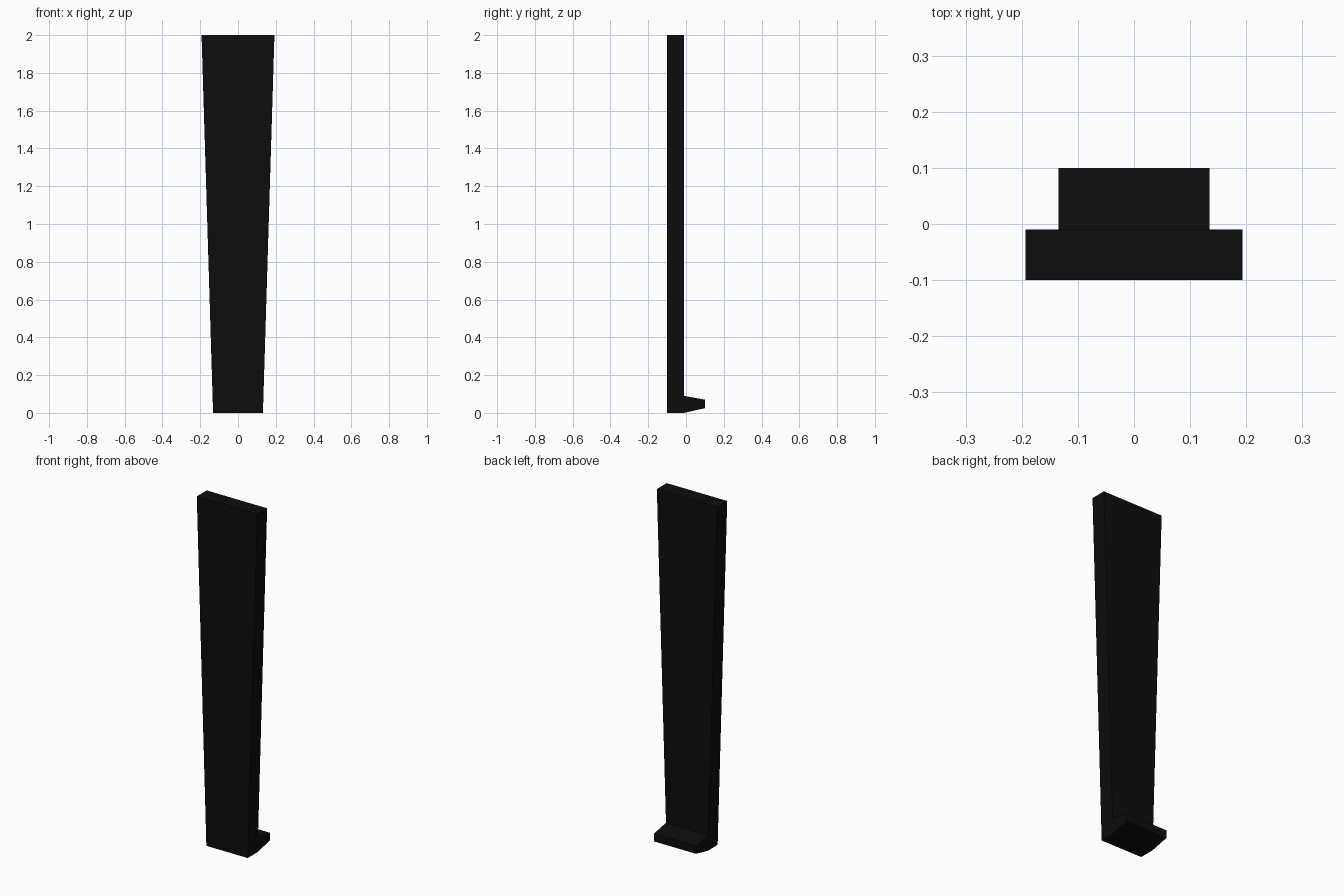
import bpy, bmesh

if "Cube" in bpy.data.objects:
    bpy.data.objects.remove(bpy.data.objects["Cube"])

HALF_BOTTOM, HALF_TOP, HEIGHT = 0.132, 0.193, 2.0


def half_width(z):
    return HALF_BOTTOM + (HALF_TOP - HALF_BOTTOM) * z / HEIGHT


# Side profile (y, z): tall slab with a wedge-shaped lip at the foot
profile = [(-0.1, 0), (-0.01, 0), (0.1, 0.025), (0.1, 0.07),
           (-0.01, 0.09), (-0.01, HEIGHT), (-0.1, HEIGHT)]

# Sweep the profile across x, tapering the width with height
bm = bmesh.new()
left, right = [[bm.verts.new((s * half_width(z), y, z)) for y, z in profile]
               for s in (-1, 1)]
bm.faces.new(left)
bm.faces.new(right)
n = len(profile)
for i in range(n):
    j = (i + 1) % n
    bm.faces.new((left[i], left[j], right[j], right[i]))
bmesh.ops.recalc_face_normals(bm, faces=bm.faces)

mesh = bpy.data.meshes.new("tapered_panel_with_lip")
bm.to_mesh(mesh)
bm.free()
panel = bpy.data.objects.new("tapered_panel_with_lip", mesh)
bpy.context.collection.objects.link(panel)

# Near-black finish
black = bpy.data.materials.new("black")
black.diffuse_color = (0.004, 0.004, 0.004, 1)
black.use_nodes = True
black.node_tree.nodes["Principled BSDF"].inputs["Base Color"].default_value = black.diffuse_color
mesh.materials.append(black)
